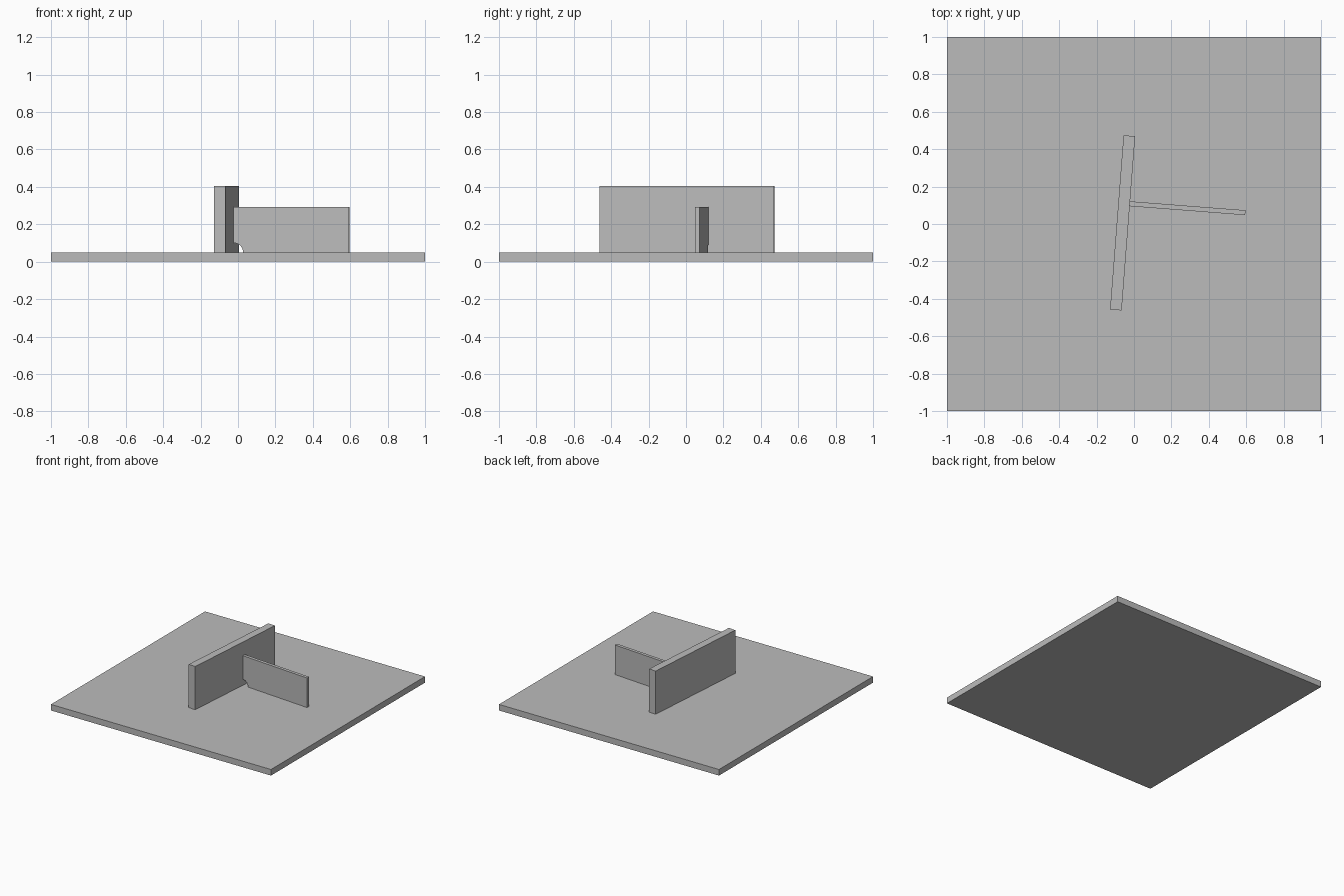
import bpy, bmesh
from math import radians, sin, cos, pi
from mathutils import Matrix

cube = bpy.data.objects.get("Cube")
if cube:
    bpy.data.objects.remove(cube, do_unlink=True)

grey = bpy.data.materials.new("plain grey")
grey.use_nodes = True
GREY = (0.5, 0.5, 0.5, 1)
grey.diffuse_color = GREY
grey.node_tree.nodes["Principled BSDF"].inputs["Base Color"].default_value = GREY

# Both upright plates share one turned frame
BASE_TOP = 0.05
turned = Matrix.Translation((-0.061, 0.006, 0)) @ Matrix.Rotation(radians(-4.43), 4, "Z")


def extruded(name, profile, y0, y1, frame=Matrix()):
    """Solid made by sweeping an x-z profile from y0 to y1."""
    bm = bmesh.new()
    face = bm.faces.new([bm.verts.new((x, y0, z)) for x, z in profile])
    swept = bmesh.ops.extrude_face_region(bm, geom=[face])["geom"]
    verts = [v for v in swept if isinstance(v, bmesh.types.BMVert)]
    bmesh.ops.translate(bm, verts=verts, vec=(0, y1 - y0, 0))
    bmesh.ops.recalc_face_normals(bm, faces=bm.faces)
    mesh = bpy.data.meshes.new(name)
    bm.to_mesh(mesh)
    bm.free()
    mesh.materials.append(grey)
    obj = bpy.data.objects.new(name, mesh)
    bpy.context.collection.objects.link(obj)
    obj.matrix_world = frame
    return obj


def rectangle(x0, x1, z0, z1):
    return [(x0, z0), (x1, z0), (x1, z1), (x0, z1)]


# Base slab
extruded("base_plate", rectangle(-1, 1, 0, BASE_TOP), -1, 1)

# Thick upright wall
half = 0.031
extruded("upright_plate", rectangle(-half, half, BASE_TOP, 0.405), -0.467, 0.467, turned)

# Thin rib with a quarter-round relief at its inner bottom corner
radius, steps = 0.05, 12
relief = [(half + radius * cos(a), BASE_TOP + radius * sin(a))
          for a in (pi / 2 * (1 - i / steps) for i in range(steps + 1))]
rib = relief + [(0.65, BASE_TOP), (0.65, 0.293), (half, 0.293)]
extruded("rib_plate", rib, 0.092, 0.118, turned)
